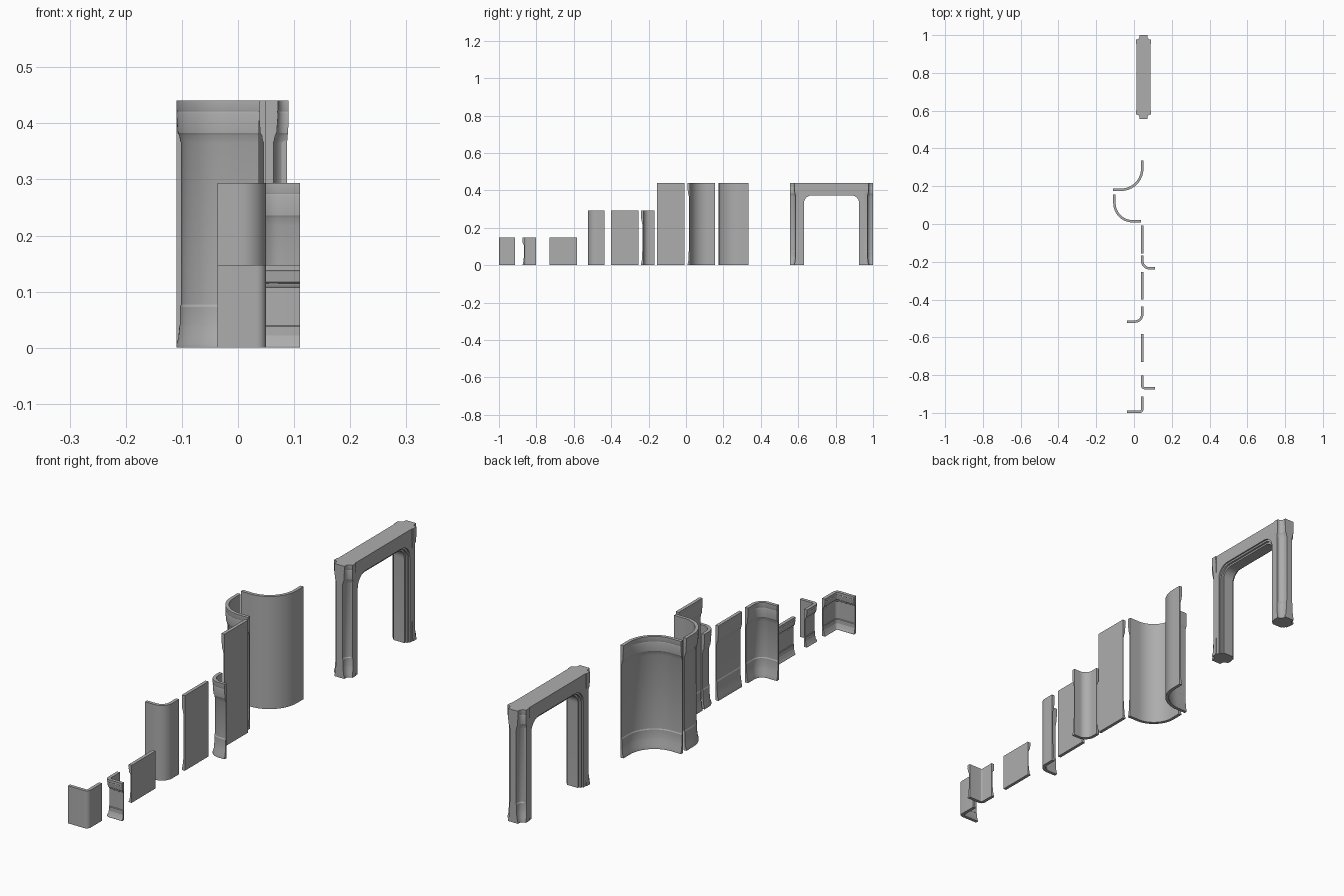
import bpy, bmesh
from math import sin, cos, pi, radians
from mathutils import Vector

if "Cube" in bpy.data.objects:
    bpy.data.objects.remove(bpy.data.objects["Cube"])

UNIT = 0.147      # wall module
THIN = 0.0045     # body thickness of a panel
FULL = 0.013      # thickness at base and cornice
PLAIN_X = 0.05    # plane of the plain panel faces

stone = bpy.data.materials.new("plain grey")
stone.use_nodes = True
stone.diffuse_color = (0.42, 0.42, 0.42, 1)
bsdf = stone.node_tree.nodes["Principled BSDF"]
bsdf.inputs["Base Color"].default_value = (0.42, 0.42, 0.42, 1)
bsdf.inputs["Roughness"].default_value = 0.8


def finish(bm, name):
    """Turn a bmesh into a smooth shaded object with sharp creases."""
    bmesh.ops.recalc_face_normals(bm, faces=bm.faces)
    mesh = bpy.data.meshes.new(name)
    bm.to_mesh(mesh)
    bm.free()
    obj = bpy.data.objects.new(name, mesh)
    bpy.context.collection.objects.link(obj)
    mesh.materials.append(stone)
    bpy.ops.object.select_all(action='DESELECT')
    obj.select_set(True)
    bpy.context.view_layer.objects.active = obj
    bpy.ops.object.shade_smooth_by_angle(angle=radians(25))
    return obj


def loft(name, rings):
    """Skin closed rings of equal length and cap both ends."""
    bm = bmesh.new()
    rows = [[bm.verts.new(p) for p in ring] for ring in rings]
    n = len(rows[0])
    for a, b in zip(rows, rows[1:]):
        for i in range(n):
            j = (i + 1) % n
            bm.faces.new((a[i], a[j], b[j], b[i]))
    bm.faces.new(rows[0])
    bm.faces.new(rows[-1])
    return finish(bm, name)


def trim(height):
    """Moulding profile: (z, projection) for base, body and cornice."""
    k = 0.52 if height < 0.2 else 1.0
    base = [(0, .0085), (.006, .0085), (.016, .005), (.038, .003),
            (.042, .002), (.073, .002), (.077, 0)]
    cornice = [(.076, 0), (.071, .002), (.063, .003), (.058, .006),
               (.024, .0085), (.02, .0075), (.017, .0085), (0, .0085)]
    return ([(z * k, d) for z, d in base]
            + [(height - z * k, d) for z, d in cornice])


def panel(name, stations, height):
    """Sweep the wall section along (point, normal) stations."""
    section = [(0, 0)] + [(THIN + d, z) for z, d in trim(height)] + [(0, height)]
    loft(name, [[(p.x + n.x * d, p.y + n.y * d, z) for d, z in section]
                for p, n in stations])


def straight(name, y0, height):
    n = Vector((-1, 0))
    panel(name, [(Vector((PLAIN_X, y), ), n) for y in (y0, y0 + UNIT)], height)


def corner(name, x, y, leg, radius, height, inside):
    """Rounded L in plan; mouldings on the inner or the outer side."""
    u = Vector((0, 1))
    v = Vector((-1 if inside else 1, 0))
    c = Vector((x, y))
    centre = c + (u + v) * radius
    side = 1 if inside else -1
    steps = 6 if radius < 0.03 else 16
    path = [(c + u * leg, v * side)]
    for i in range(steps + 1):
        t = pi / 2 * i / steps
        d = v * cos(t) + u * sin(t)
        path.append((centre - d * radius, d * side))
    path.append((c + v * leg, u * side))
    panel(name, path, height)


# Wall panels: three heights, each with straight, inner and outer corners
INNER_LEG = UNIT / 2 + FULL
OUTER_LEG = UNIT / 2 - FULL
corner("low_inner_corner", PLAIN_X, -1.0, INNER_LEG, .017, UNIT, True)
corner("low_outer_corner", PLAIN_X, -.875 + FULL, OUTER_LEG, .005, UNIT, False)
straight("low_straight_wall", -.73, UNIT)

corner("middle_inner_corner", PLAIN_X, -.523, INNER_LEG, .045, UNIT * 2, True)
straight("middle_straight_wall", -.401, UNIT * 2)
corner("middle_outer_corner", PLAIN_X, -.241 + FULL, OUTER_LEG, .033, UNIT * 2, False)

straight("tall_straight_wall", -.155, UNIT * 3)
corner("tall_outer_curve", -.11 + FULL, .008 + FULL, UNIT - FULL, .09, UNIT * 3, False)
corner("tall_inner_curve", PLAIN_X, .175, UNIT + FULL, .118, UNIT * 3, True)

# Doorway
DOOR_Y, DOOR_HALF, DOOR_H = .778, .222, UNIT * 3


def door_column(name, sign):
    """Wall stub flowing through a cove into the door jamb."""
    rings = []
    for z, d in trim(DOOR_H):
        half = [(.013 + d, 0)]
        r = .024 - d
        for i in range(9):
            t = pi / 2 * i / 8
            half.append((.037 - r * cos(t), .008 + r * sin(t)))
        jamb = .0372 + d * .35
        half += [(jamb, .032 - d), (jamb, .046)]
        plan = half + [(-x, s) for x, s in reversed(half)]
        rings.append([(PLAIN_X + x, DOOR_Y + sign * (DOOR_HALF - s), z)
                      for x, s in plan])
    loft(name, rings)


def door_frame(name, outer, top, opening, lintel, radius, half_depth):
    """Portal outline with rounded opening, extruded through the wall."""
    arch = [(opening, 0)]
    for i in range(9):
        t = pi / 2 * i / 8
        arch.append((opening - radius + radius * cos(t),
                     lintel - radius + radius * sin(t)))
    half = [(outer, top), (outer, 0)] + arch
    outline = half + [(-y, z) for y, z in reversed(half)]
    loft(name, [[(PLAIN_X + x, DOOR_Y + y, z) for y, z in outline]
                for x in (-half_depth, half_depth)])


door_column("front_door_column", -1)
door_column("back_door_column", 1)
door_frame("door_frame", DOOR_HALF - .03, DOOR_H, DOOR_HALF - .061, .387, .05, .037)
door_frame("door_inner_moulding", DOOR_HALF - .05, .41, DOOR_HALF - .068, .38, .045, .031)
door_frame("door_lining", DOOR_HALF - .05, .41, DOOR_HALF - .075, .373, .04, .023)
